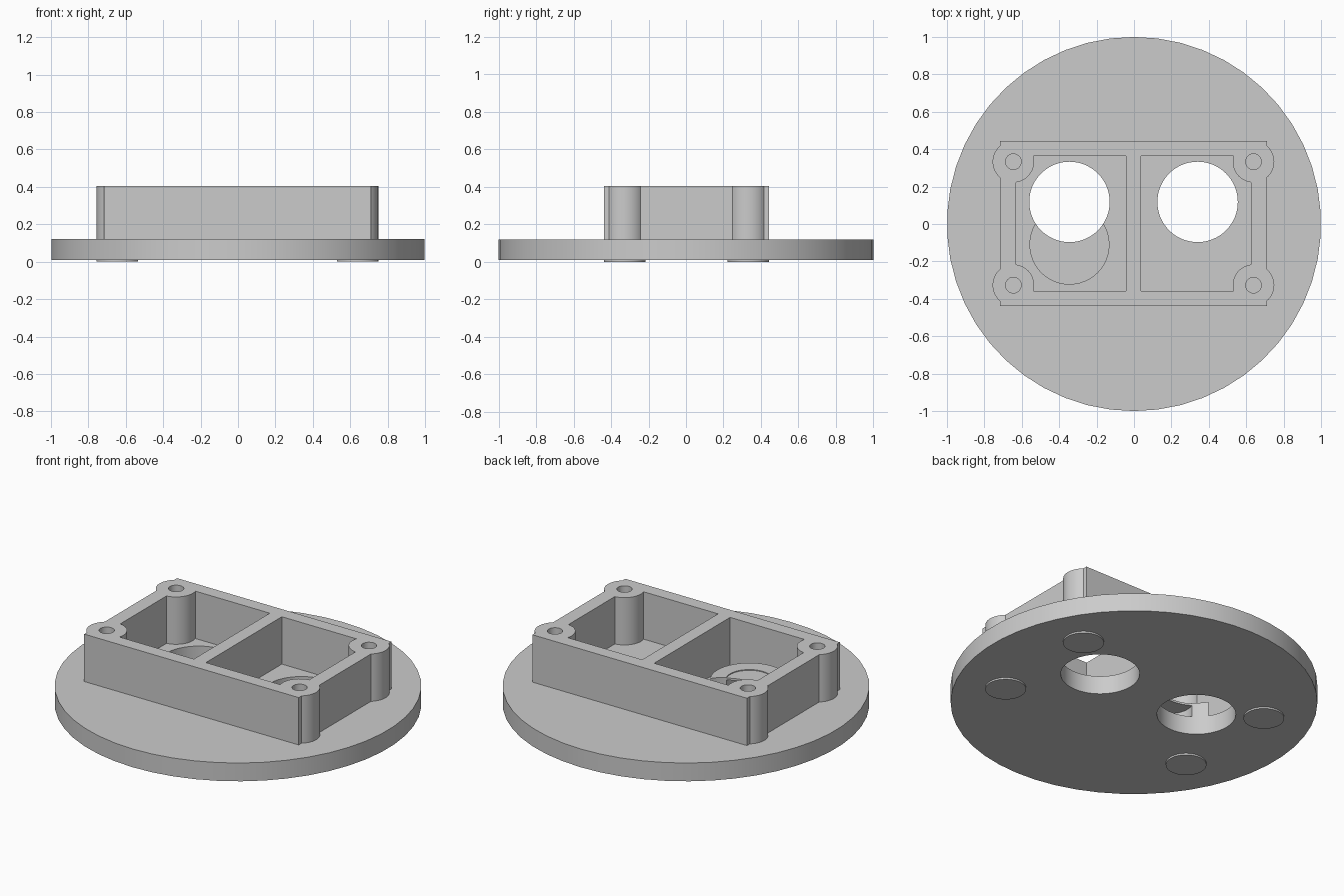
import bpy
from math import radians

cube = bpy.data.objects.get("Cube")
if cube:
    bpy.data.objects.remove(cube, do_unlink=True)

grey = bpy.data.materials.new("plain_grey")
grey.use_nodes = True
colour = (0.6, 0.6, 0.6, 1)
grey.diffuse_color = colour
grey.node_tree.nodes["Principled BSDF"].inputs["Base Color"].default_value = colour

CX, CY = -0.003, 0.003           # centre of the housing
PLATE_BOTTOM, PLATE_TOP, RIM = 0.01, 0.12, 0.405


def finish(name):
    ob = bpy.context.object
    ob.name = name
    ob.data.materials.append(grey)
    return ob


def cylinder(name, x, y, r, z0, z1, sides=48):
    bpy.ops.mesh.primitive_cylinder_add(vertices=sides, radius=r, depth=z1 - z0,
                                        location=(x, y, (z0 + z1) / 2))
    return finish(name)


def box(name, x0, x1, y0, y1, z0, z1):
    bpy.ops.mesh.primitive_cube_add(size=1, location=((x0 + x1) / 2, (y0 + y1) / 2, (z0 + z1) / 2))
    ob = finish(name)
    ob.scale = (x1 - x0, y1 - y0, z1 - z0)
    bpy.ops.object.transform_apply(location=False, rotation=False, scale=True)
    return ob


def combine(target, other, operation):
    mod = target.modifiers.new(operation.lower(), "BOOLEAN")
    mod.operation, mod.object, mod.solver = operation, other, "EXACT"
    bpy.context.view_layer.objects.active = target
    bpy.ops.object.modifier_apply(modifier=mod.name)
    bpy.data.objects.remove(other, do_unlink=True)


def cut_port(target, x):
    combine(target, cylinder("port_cutter", x, 0.118, 0.215, -0.2, 0.6, 64), "DIFFERENCE")


# Round base plate with two through ports
plate = cylinder("base_plate", 0, 0, 1, PLATE_BOTTOM, PLATE_TOP, 50)
for x in (-0.345, 0.34):
    cut_port(plate, x)

# Rectangular housing with two compartments
housing = box("housing", CX - 0.714, CX + 0.714, CY - 0.441, CY + 0.441, PLATE_TOP - 0.02, RIM)
for side in (-1, 1):
    x0, x1 = sorted((CX + side * 0.04, CX + side * 0.629))
    pocket = box("pocket_cutter", x0, x1, CY - 0.361, CY + 0.361, 0, 0.6)
    combine(housing, pocket, "DIFFERENCE")

# Corner screw bosses, running through the plate, with blind holes
corners = [(CX + sx * 0.642, CY + sy * 0.33) for sx in (-1, 1) for sy in (-1, 1)]
for x, y in corners:
    combine(housing, cylinder("boss", x, y, 0.111, 0, RIM), "UNION")
for x, y in corners:
    combine(housing, cylinder("screw_cutter", x, y, 0.042, PLATE_TOP, 0.6, 24), "DIFFERENCE")

# Hollow round seat beside the left port, opened by that port
seat = cylinder("round_seat", -0.345, -0.11, 0.214, PLATE_TOP - 0.01, 0.207)
combine(seat, cylinder("bore_cutter", -0.345, -0.11, 0.128, 0, 0.19), "DIFFERENCE")
combine(seat, cylinder("recess_cutter", -0.345, -0.11, 0.128, 0.202, 0.3), "DIFFERENCE")
cut_port(seat, -0.345)

# Smooth round walls, sharp rims
for ob in (plate, housing, seat):
    bpy.ops.object.select_all(action="DESELECT")
    ob.select_set(True)
    bpy.context.view_layer.objects.active = ob
    bpy.ops.object.shade_smooth_by_angle(angle=radians(30))
